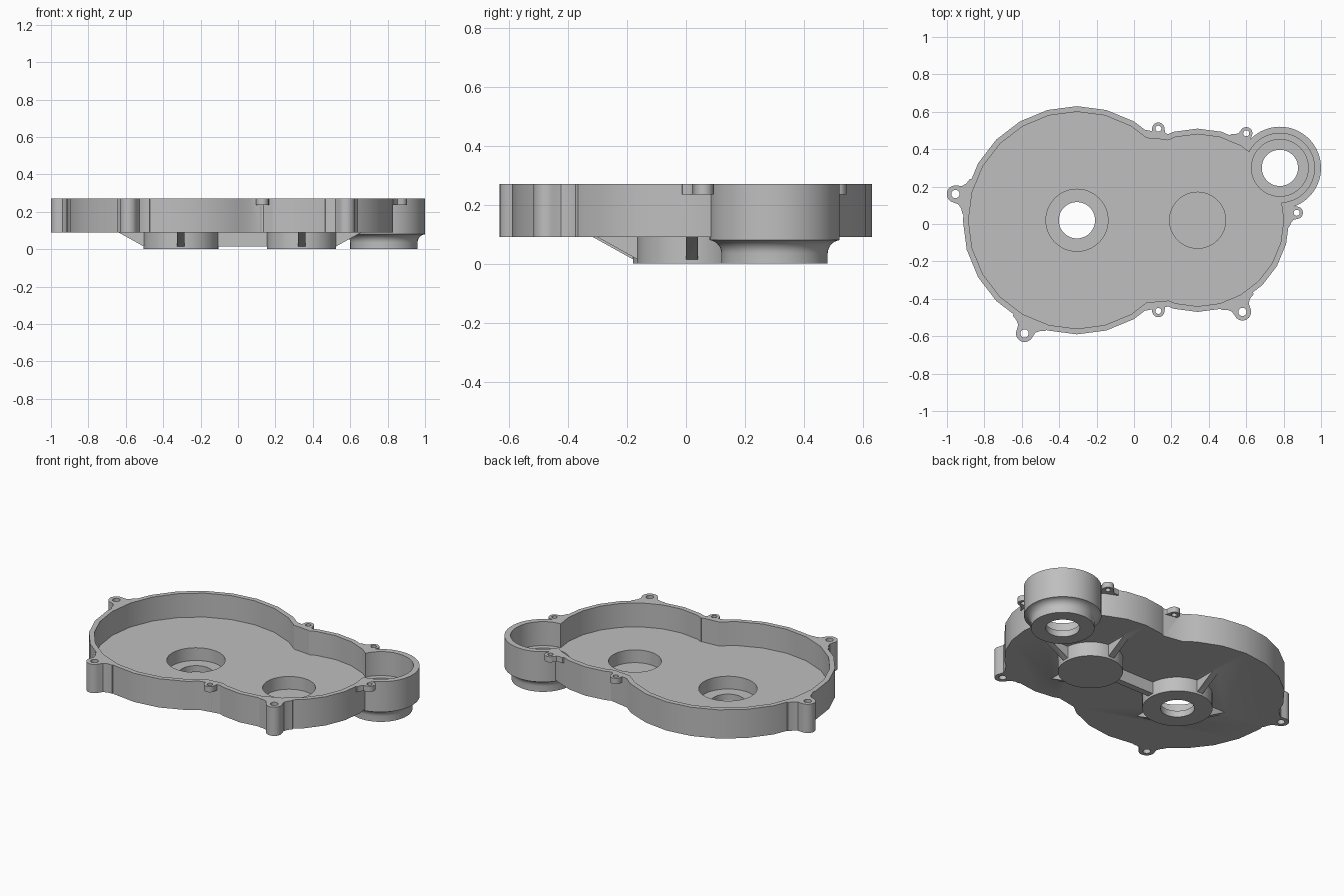
import bpy, bmesh
from math import cos, sin, pi, radians
from mathutils import Matrix, Vector

if "Cube" in bpy.data.objects:
    bpy.data.objects.remove(bpy.data.objects["Cube"])

gray = bpy.data.materials.new("cast_gray")
gray.use_nodes = True
gray.diffuse_color = (0.52, 0.52, 0.52, 1)
gray.node_tree.nodes["Principled BSDF"].inputs["Base Color"].default_value = (0.52, 0.52, 0.52, 1)

TOP, FLOOR, UNDER, POCKET = 0.27, 0.12, 0.09, 0.04
BIG, SMALL, PORT = Vector((-0.305, 0.02)), Vector((0.34, 0.02)), Vector((0.78, 0.30))


def finish(name, bm):
    bmesh.ops.recalc_face_normals(bm, faces=bm.faces)
    mesh = bpy.data.meshes.new(name)
    bm.to_mesh(mesh)
    bm.free()
    mesh.materials.append(gray)
    obj = bpy.data.objects.new(name, mesh)
    bpy.context.collection.objects.link(obj)
    return obj


def prism(name, pts, z0, z1, matrix=Matrix()):
    bm = bmesh.new()
    face = bm.faces.new([bm.verts.new((x, y, z0)) for x, y in pts])
    ext = bmesh.ops.extrude_face_region(bm, geom=[face])
    top = [v for v in ext["geom"] if isinstance(v, bmesh.types.BMVert)]
    bmesh.ops.translate(bm, verts=top, vec=(0, 0, z1 - z0))
    bm.transform(matrix)
    return finish(name, bm)


def disc(name, c, r, z0, z1, n=48):
    pts = [(c[0] + r * cos(2 * pi * i / n), c[1] + r * sin(2 * pi * i / n)) for i in range(n)]
    return prism(name, pts, z0, z1)


def lathe(name, c, profile, n=64):
    bm = bmesh.new()
    vs = [bm.verts.new((r, 0, z)) for r, z in profile]
    es = [bm.edges.new(p) for p in zip(vs, vs[1:])]
    bmesh.ops.spin(bm, geom=vs + es, cent=(0, 0, 0), axis=(0, 0, 1), angle=2 * pi, steps=n)
    bmesh.ops.remove_doubles(bm, verts=bm.verts, dist=0.0001)
    bmesh.ops.translate(bm, verts=bm.verts, vec=(c[0], c[1], 0))
    return finish(name, bm)


def combine(base, tool, operation):
    mod = base.modifiers.new("bool", "BOOLEAN")
    mod.operation, mod.solver, mod.object = operation, "EXACT", tool
    bpy.context.view_layer.objects.active = base
    bpy.ops.object.modifier_apply(modifier=mod.name)
    bpy.data.objects.remove(tool)


def neck(name, left, right, z0, z1):
    # Softens the waist where the two round chambers meet
    (xl, hl), (xr, hr) = left, right
    return prism(name, [(xl, 0.02 - hl), (xr, 0.02 - hr), (xr, 0.02 + hr), (xl, 0.02 + hl)], z0, z1)


def lug(c, r, out, z0):
    # Rounded ear with flared sides running into the wall
    side = [(0, 1), (-0.6, 1.1), (-1, 1.5), (-1.3, 2.1), (-1.8, 2.1)]
    arc = [(cos(a), sin(a)) for a in (-pi / 2 + pi * i / 16 for i in range(1, 16))]
    pts = [(u, -v) for u, v in reversed(side)] + arc + side
    d = Vector(out).normalized()
    world = [(c[0] + r * (u * d.x - v * d.y), c[1] + r * (u * d.y + v * d.x)) for u, v in pts]
    return prism("lug", world, z0, TOP)


def rib(c, r, angle):
    # Triangular gusset from a boss to the underside
    pts = [(0.1, 0.015), (r, 0.015), (r + 0.135, UNDER), (r + 0.135, 0.095), (0.1, 0.095)]
    place = Matrix.Translation((c[0], c[1], 0)) @ Matrix.Rotation(angle, 4, "Z") @ Matrix.Rotation(pi / 2, 4, "X")
    return prism("rib", pts, -0.02, 0.02, place)


# Outer shell
housing = disc("housing", BIG, 0.61, UNDER, TOP, 24)
solids = [disc("small_chamber", SMALL, 0.49, UNDER, TOP, 24),
          neck("waist", (0.05, 0.485), (0.19, 0.46), UNDER, TOP)]

# Flared port at the back corner
flare = [(0.225 - 0.045 * cos(a), 0.035 + 0.045 * sin(a)) for a in (radians(i * 12) for i in range(7))]
solids.append(lathe("port", PORT, [(0, 0), (0.18, 0)] + flare + [(0.22, 0.08), (0.22, TOP), (0, TOP)]))

# Mounting lugs: tall ones run the full wall, short ones sit under the rim
tall = [((-0.955, 0.16), BIG), ((-0.585, -0.585), BIG), ((0.58, -0.47), SMALL)]
short = [((0.13, 0.51), (0.13, 0)), ((0.13, -0.465), (0.13, 0)),
         ((0.6, 0.485), SMALL), ((0.87, 0.06), SMALL)]
for c, origin in tall:
    solids.append(lug(c, 0.046, Vector(c) - Vector(origin), UNDER))
for c, origin in short:
    solids.append(lug(c, 0.033, Vector(c) - Vector(origin), 0.235))

# Bearing bosses, gussets and the connecting web
for c, r, skip in ((BIG, 0.2, 0), (SMALL, 0.185, 2)):
    solids.append(disc("boss", c, r, 0, 0.1))
    solids += [rib(c, r, k * pi / 2) for k in range(4) if k != skip]
solids.append(prism("web", [(-0.2, 0), (0.24, 0), (0.24, 0.04), (-0.2, 0.04)], 0.015, 0.095))
for s in solids:
    combine(housing, s, "UNION")

# Hollow interior, bearing pockets, bores and screw holes
cuts = [disc("big_hollow", BIG, 0.58, FLOOR, 0.4, 24),
        disc("small_hollow", SMALL, 0.46, FLOOR, 0.4, 24),
        neck("waist_hollow", (0.06, 0.44), (0.18, 0.43), FLOOR, 0.4),
        disc("port_hollow", PORT, 0.185, FLOOR, 0.4, 64),
        disc("big_pocket", BIG, 0.166, POCKET, 0.4),
        disc("small_pocket", SMALL, 0.15, POCKET, 0.4),
        disc("port_pocket", PORT, 0.152, POCKET, 0.4),
        disc("big_bore", BIG, 0.097, -0.1, 0.4),
        disc("port_bore", PORT, 0.097, -0.1, 0.4)]
cuts += [disc("hole", c, 0.022, -0.1, 0.4, 20) for c, _ in tall]
cuts += [disc("hole", c, 0.016, -0.1, 0.4, 20) for c, _ in short]
for c in cuts:
    combine(housing, c, "DIFFERENCE")

# Smooth walls with crisp rims
bpy.ops.object.select_all(action="DESELECT")
housing.select_set(True)
bpy.context.view_layer.objects.active = housing
bpy.ops.object.shade_smooth_by_angle(angle=radians(30))
